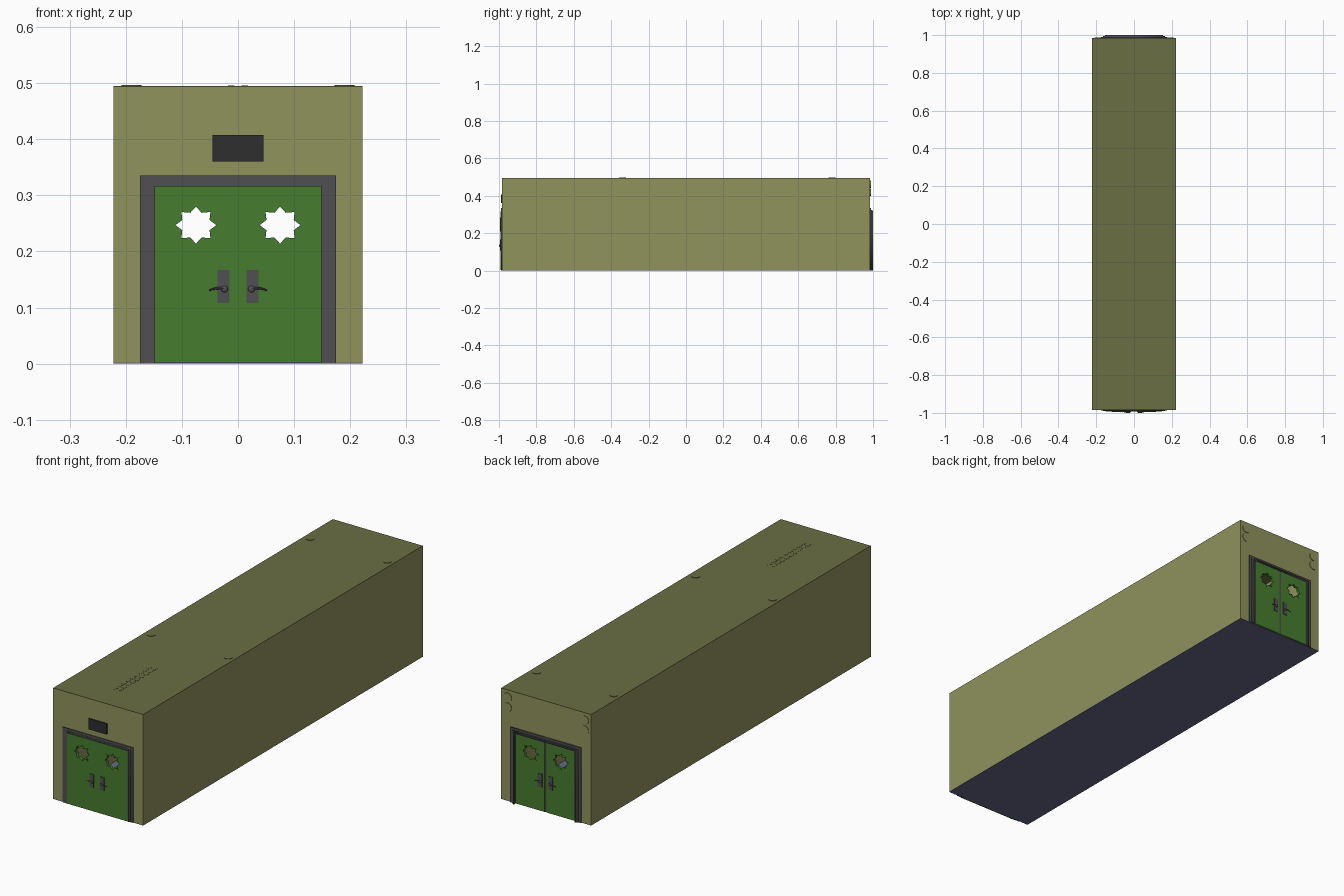
import bpy, bmesh, math
from mathutils import Vector

if "Cube" in bpy.data.objects:
    bpy.data.objects.remove(bpy.data.objects["Cube"])

def material(name, rgb):
    """Flat colour from an sRGB triple, stored as linear."""
    m = bpy.data.materials.new(name)
    lin = [(c / 255 / 12.92) if c < 10 else ((c / 255 + 0.055) / 1.055) ** 2.4 for c in rgb]
    m.diffuse_color = (*lin, 1)
    m.use_nodes = True
    m.node_tree.nodes["Principled BSDF"].inputs["Base Color"].default_value = m.diffuse_color
    return m

OLIVE = material("olive_wall", (143, 147, 92))
CEILING = material("dark_olive_ceiling", (106, 111, 68))
FLOOR = material("slate_blue_floor", (104, 104, 138))
GREEN = material("green_door", (70, 125, 46))
GREY = material("grey_metal", (80, 80, 82))
BLACK = material("charcoal_sign", (46, 46, 46))

HX, HY, TOP = 0.222, 0.985, 0.495      # hall half width, half length, height

def add_object(name, bm, mat):
    bmesh.ops.remove_doubles(bm, verts=bm.verts, dist=1e-6)
    bmesh.ops.recalc_face_normals(bm, faces=bm.faces)
    me = bpy.data.meshes.new(name)
    bm.to_mesh(me)
    bm.free()
    me.materials.append(mat)
    ob = bpy.data.objects.new(name, me)
    bpy.context.collection.objects.link(ob)
    return ob

def box(name, lo, hi, mat):
    bm = bmesh.new()
    bmesh.ops.create_cube(bm, size=1)
    lo, hi = Vector(lo), Vector(hi)
    for v in bm.verts:
        v.co = (lo + hi) / 2 + v.co * (hi - lo)
    return add_object(name, bm, mat)

def plate(name, outlines, y0, y1, mat):
    """Upright plate from x-z outlines; inner outlines become holes."""
    cu = bpy.data.curves.new(name, 'CURVE')
    cu.dimensions, cu.fill_mode = '2D', 'BOTH'
    cu.extrude = abs(y1 - y0) / 2
    for pts in outlines:
        sp = cu.splines.new('POLY')
        sp.points.add(len(pts) - 1)
        for p, (x, z) in zip(sp.points, pts):
            p.co = (x, z, 0, 1)
        sp.use_cyclic_u = True
    tmp = bpy.data.objects.new(name + "_tmp", cu)
    bpy.context.collection.objects.link(tmp)
    bpy.context.view_layer.update()
    me = bpy.data.meshes.new_from_object(tmp.evaluated_get(bpy.context.evaluated_depsgraph_get()))
    bpy.data.objects.remove(tmp)
    bm = bmesh.new()
    bm.from_mesh(me)
    for v in bm.verts:
        x, z, d = v.co
        v.co = (x, (y0 + y1) / 2 + d, z)
    return add_object(name, bm, mat)

def arch(ox, oz, ix, iz, z0=0.0):
    """Door-shaped band: outer half width/height around an opening."""
    return [(-ox, z0), (-ox, oz), (ox, oz), (ox, z0), (ix, z0), (ix, iz), (-ix, iz), (-ix, z0)]

def star(cx, cz, scale):
    """Eight-pointed window outline."""
    pts = []
    for i in range(16):
        r = scale * (1 if i % 2 == 0 else 0.72)
        a = math.pi * i / 8
        pts.append((cx + 0.042 * r * math.cos(a), cz + 0.038 * r * math.sin(a)))
    return pts

def ring(cx, cz, r, n=24):
    return [(cx + r * math.cos(2 * math.pi * i / n), cz + r * math.sin(2 * math.pi * i / n)) for i in range(n)]

def lever(name, pts, r):
    """Round bar along a short path."""
    bm = bmesh.new()
    prev = None
    for i, p in enumerate(pts):
        rr = r * (1 - 0.15 * i)
        cur = [bm.verts.new((p[0], p[1] + rr * math.cos(k * math.pi / 4), p[2] + rr * math.sin(k * math.pi / 4)))
               for k in range(8)]
        if prev:
            for k in range(8):
                bm.faces.new((prev[k], prev[(k + 1) % 8], cur[(k + 1) % 8], cur[k]))
        else:
            bm.faces.new(cur)
        prev = cur
    bm.faces.new(prev)
    return add_object(name, bm, GREY)

# Hall shell: floor, ceiling and side walls
box("floor", (-HX, -HY, 0), (HX, HY, 0.002), FLOOR)
box("ceiling", (-HX, -HY, TOP - 0.002), (HX, HY, TOP), CEILING)
for side, sx in (("left", -1), ("right", 1)):
    xs = sorted((sx * HX, sx * (HX - 0.002)))
    box(side + "_wall", (xs[0], -HY, 0.002), (xs[1], HY, TOP - 0.002), OLIVE)

# The two ends: wall, stepped frame, double doors, star windows, handles
#        sign, frame step depths, door back/front, leaf inner edge, hub reach
ENDS = {"front": (-1, (0.988, 0.989, 0.990), (0.982, 0.993), 0.0, 1.000),
        "back": (1, (0.990, 0.994, 1.000), (0.982, 0.990), 0.004, 0.998)}
STEPS = ((0.175, 0.335, 0.163, 0.325), (0.163, 0.325, 0.154, 0.321), (0.154, 0.321, 0.149, 0.317))
for end, (s, depths, (d0, d1), gap, reach) in ENDS.items():
    plate(end + "_wall", [arch(HX - 0.002, TOP - 0.002, 0.149, 0.317, 0.002)], s * (HY - 0.002), s * HY, OLIVE)
    for i, (dims, d) in enumerate(zip(STEPS, depths)):
        plate(f"{end}_frame_step_{i + 1}", [arch(*dims)], s * (HY - 0.004), s * d, GREY)
    for side, sx in (("left", -1), ("right", 1)):
        name = f"{end}_{side}"
        x0, x1 = sx * gap, sx * 0.149
        leaf = [(x0, 0.002), (x1, 0.002), (x1, 0.317), (x0, 0.317)]
        cx, cz = sx * 0.075, 0.247
        plate(name + "_door", [leaf, star(cx, cz, 1)], s * d0, s * d1, GREEN)
        plate(name + "_window_rim", [star(cx, cz, 1), star(cx, cz, 0.87)],
              s * (d0 - 0.001), s * (d1 + 0.001), GREEN)
        # Handle: back plate, round hub and bent lever
        hx = sx * 0.026
        ys = sorted((s * (d1 - 0.001), s * (d1 + 0.0025)))
        box(name + "_handle_plate", (hx - 0.0105, ys[0], 0.108), (hx + 0.0105, ys[1], 0.167), GREY)
        bm = bmesh.new()
        bmesh.ops.create_uvsphere(bm, u_segments=16, v_segments=10, radius=0.006)
        half = (reach - d1) / 2
        for v in bm.verts:
            v.co = (hx - sx * 0.002 + v.co.x, s * (d1 + half) + v.co.y / 0.006 * half, 0.133 + v.co.z)
        hub = add_object(name + "_handle_hub", bm, GREY)
        hub.data.polygons.foreach_set("use_smooth", [True] * len(hub.data.polygons))
        yl = s * (reach - 0.0026)
        lever(name + "_handle_lever", [(hx, yl, 0.134), (hx + sx * 0.012, yl, 0.1345),
                                       (hx + sx * 0.019, yl, 0.133), (hx + sx * 0.026, yl, 0.1305)], 0.0025)

# Dark post between the back doors and sign above the front doors
box("back_door_post", (-0.004, 0.983, 0.002), (0.004, 0.9885, 0.317), GREY)
box("front_sign", (-0.045, -0.990, 0.36), (0.045, -HY, 0.408), BLACK)

# Round fittings showing through the back wall and the ceiling
for sx in (-1, 1):
    side = "left" if sx < 0 else "right"
    for k, z in enumerate((0.418, 0.462)):
        plate(f"back_{side}_round_fitting_{k + 1}", [ring(sx * 0.19, z, 0.02)], 0.980, 0.988, OLIVE)
    for k, y in enumerate((-0.34, 0.78)):
        bm = bmesh.new()
        bmesh.ops.create_cone(bm, cap_ends=True, segments=24, radius1=0.018, radius2=0.018, depth=0.008)
        bmesh.ops.translate(bm, verts=bm.verts, vec=(sx * 0.19, y, TOP - 0.002))
        add_object(f"ceiling_{side}_round_fitting_{k + 1}", bm, CEILING)
    # Two rows of short vent slats near the front of the ceiling
    for k in range(9):
        y = -0.855 + k * 0.03
        box(f"ceiling_{side}_vent_slat_{k + 1}", (sx * 0.012 - 0.006, y, TOP - 0.004),
            (sx * 0.012 + 0.006, y + 0.022, TOP + 0.0008), CEILING)
